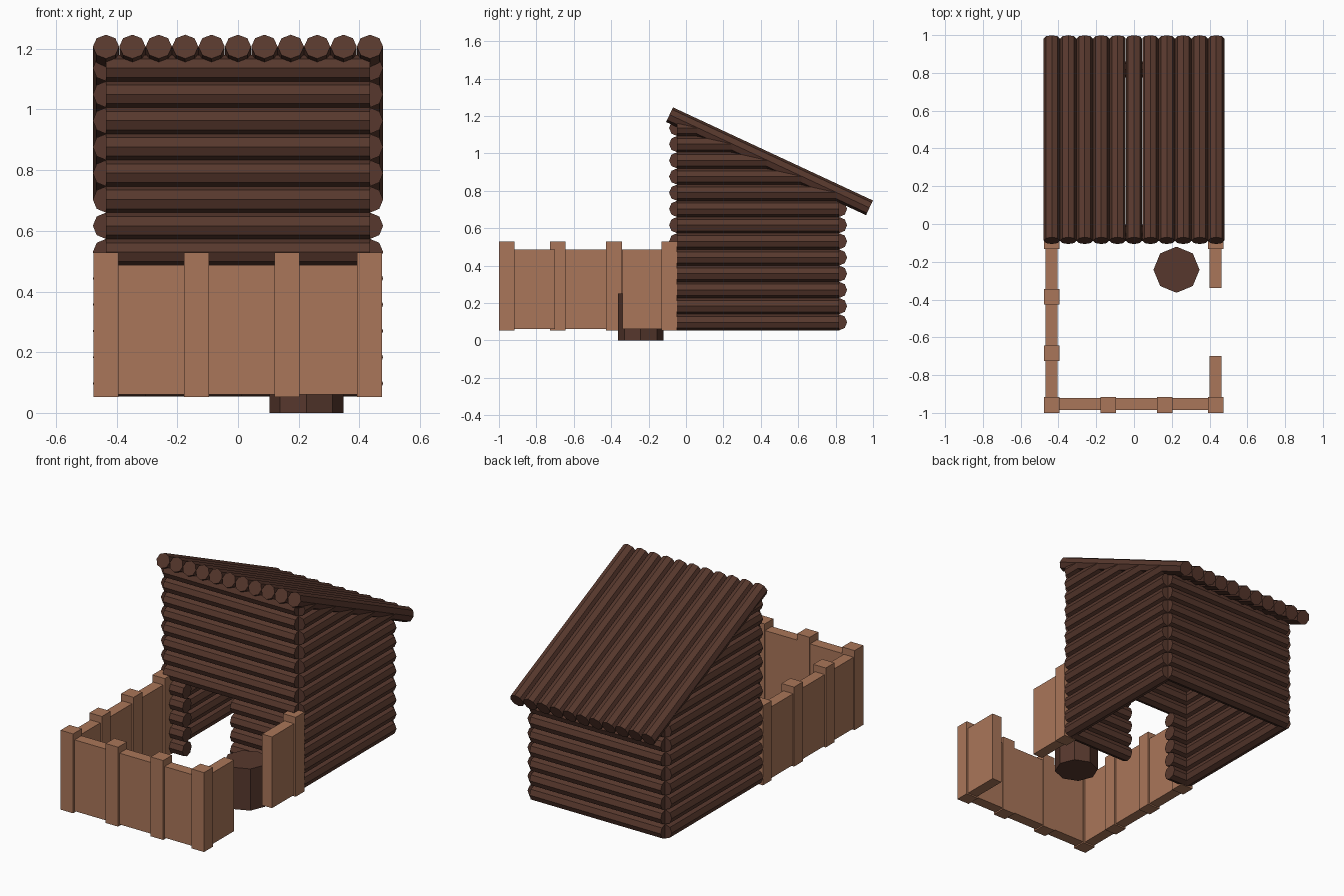
import bpy
import math
from mathutils import Vector, Matrix

if "Cube" in bpy.data.objects:
    bpy.data.objects.remove(bpy.data.objects["Cube"])


def material(name, color):
    m = bpy.data.materials.new(name)
    m.diffuse_color = (*color, 1)
    m.use_nodes = True
    m.node_tree.nodes["Principled BSDF"].inputs["Base Color"].default_value = m.diffuse_color
    return m


BARK = material("dark_bark", (0.095, 0.039, 0.026))
PLANK = material("light_plank", (0.40, 0.18, 0.10))
R, STEP, Z0 = 0.0433, 0.0866, 0.097   # log radius, spacing, first row height
HX, Y_FRONT, Y_BACK = 0.435, -0.047, 0.818


def log(name, a, b, radius=R):
    """Eight-sided log running from point a to point b."""
    a, b = Vector(a), Vector(b)
    d = b - a
    axis = d.normalized()
    # keep corners pointing up and sideways
    side = Vector((0, 1, 0)) if abs(axis.x) > 0.9 else Vector((1, 0, 0))
    up = axis.cross(side)
    rot = Matrix((side, up, axis)).transposed()
    bpy.ops.mesh.primitive_cylinder_add(vertices=8, radius=radius, depth=d.length)
    ob = bpy.context.object
    ob.name = name
    ob.matrix_world = Matrix.Translation((a + b) / 2) @ rot.to_4x4()
    ob.data.materials.append(BARK)
    return ob


def box(name, x0, x1, y0, y1, z0, z1):
    bpy.ops.mesh.primitive_cube_add(size=1, location=((x0 + x1) / 2, (y0 + y1) / 2, (z0 + z1) / 2))
    ob = bpy.context.object
    ob.name = name
    ob.scale = (x1 - x0, y1 - y0, z1 - z0)
    ob.data.materials.append(PLANK)


# Roof: a sloping row of logs
ROOF_F, ROOF_B = (-0.088, 1.207), (0.981, 0.709)
slope = (ROOF_F[1] - ROOF_B[1]) / (ROOF_B[0] - ROOF_F[0])
for i in range(11):
    x = -HX + i * 2 * HX / 10
    log("roof_log", (x, *ROOF_F), (x, *ROOF_B))

# Walls: 13 rows, the side logs shortened under the roof, doorway in the front
for i in range(13):
    z = Z0 + i * STEP
    y_end = min(Y_BACK, ROOF_F[0] + (ROOF_F[1] - z) / slope)
    for s in (-1, 1):
        log("side_wall_log", (s * HX, Y_FRONT, z), (s * HX, y_end, z))
    if i < 8:
        log("back_wall_log", (-HX, Y_BACK, z), (HX, Y_BACK, z))
    spans = [(-HX, -0.305), (0.01, HX)] if i < 5 else [(-HX, HX)]
    for x0, x1 in spans:
        log("front_wall_log", (x0, Y_FRONT, z), (x1, Y_FRONT, z))

# Fence posts
P = 0.0415
posts = [(x, -0.958) for x in (-0.435, -0.137, 0.162, 0.433)]
posts += [(-0.435, y) for y in (-0.685, -0.385, -0.09)] + [(0.433, -0.09)]
for x, y in posts:
    box("fence_post", x - P, x + P, y - P, y + P, 0.052, 0.528)

# Fence panels: left, front, and the right side with a gate gap
T = 0.0325
for name, x0, x1, y0, y1 in (
    ("left_fence_panel", -0.437 - T, -0.437 + T, -0.958, -0.06),
    ("front_fence_panel", -0.435, 0.433, -0.953 - T, -0.953 + T),
    ("right_front_fence_panel", 0.431 - T, 0.431 + T, -0.958, -0.70),
    ("right_back_fence_panel", 0.431 - T, 0.431 + T, -0.34, -0.06),
):
    box(name, x0, x1, y0, y1, 0.06, 0.487)

# Stump beside the doorway
log("stump", (0.225, -0.242, 0), (0.225, -0.242, 0.25), 0.122)
